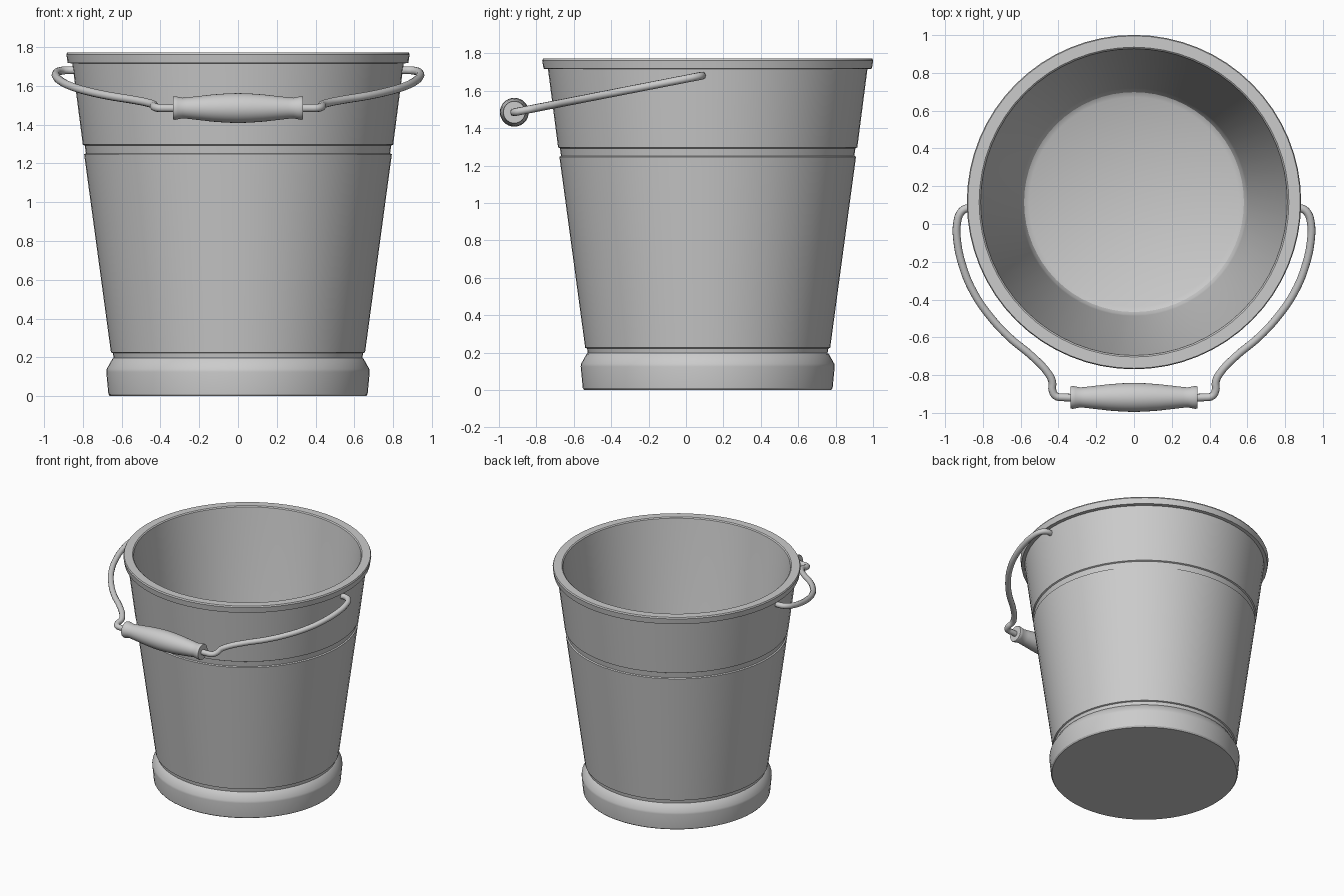
import bpy, bmesh, math
from mathutils import Vector, Matrix

if "Cube" in bpy.data.objects:
    bpy.data.objects.remove(bpy.data.objects["Cube"])

CY = 0.116          # bucket axis in y


def finish(obj, angle=30):
    bpy.ops.object.select_all(action='DESELECT')
    obj.select_set(True)
    bpy.context.view_layer.objects.active = obj
    bpy.ops.object.shade_smooth_by_angle(angle=math.radians(angle))


def lathe(name, profile, segs, matrix):
    """Revolve (radius, height) points about z; radius 0 makes a pole."""
    bm = bmesh.new()
    rings = []
    for r, z in profile:
        n = 1 if r == 0 else segs
        rings.append([bm.verts.new((r * math.cos(2 * math.pi * i / segs),
                                    r * math.sin(2 * math.pi * i / segs), z))
                      for i in range(n)])
    for a, b in zip(rings, rings[1:]):
        for i in range(segs):
            j = (i + 1) % segs
            quad = [a[i % len(a)], a[j % len(a)], b[j % len(b)], b[i % len(b)]]
            bm.faces.new(list(dict.fromkeys(quad)))
    bmesh.ops.recalc_face_normals(bm, faces=bm.faces)
    mesh = bpy.data.meshes.new(name)
    bm.to_mesh(mesh)
    bm.free()
    obj = bpy.data.objects.new(name, mesh)
    obj.matrix_world = matrix
    bpy.context.collection.objects.link(obj)
    finish(obj)
    return obj


# Bucket: foot band, grooves, tapered wall, rim and hollow inside
bucket = [(0, 0), (0.66, 0), (0.668, 0.01), (0.679, 0.125), (0.677, 0.14),
          (0.648, 0.192), (0.641, 0.197), (0.645, 0.222), (0.655, 0.226),
          (0.793, 1.247), (0.784, 1.252), (0.79, 1.292), (0.80, 1.297),
          (0.854, 1.715), (0.878, 1.718), (0.885, 1.762), (0.88, 1.772),
          (0.82, 1.772), (0.812, 1.765), (0.603, 0.17), (0.596, 0.14),
          (0.582, 0.115), (0.555, 0.10), (0, 0.10)]
lathe("bucket", bucket, 64, Matrix.Translation((0, CY, 0)))

# Grip: turned handle lying along x
half = [(0.077, 0), (0.075, 0.06), (0.070, 0.13), (0.062, 0.20), (0.055, 0.26),
        (0.053, 0.285), (0.058, 0.31), (0.061, 0.325), (0.058, 0.335), (0, 0.335)]
grip = [(r, -z) for r, z in reversed(half)] + half[1:]
lathe("grip", grip, 32, Matrix.Translation((0, -0.918, 1.485))
      @ Matrix.Rotation(math.pi / 2, 4, 'Y'))

# Wire bail: one side's path, mirrored, in a plane sloping down to the front
side = [(0.84, 0.083), (0.885, 0.083), (0.918, 0.06), (0.937, 0.0), (0.937, -0.08),
        (0.905, -0.23), (0.85, -0.36), (0.77, -0.48), (0.66, -0.60), (0.54, -0.70),
        (0.455, -0.79), (0.433, -0.835), (0.432, -0.88), (0.415, -0.91), (0.37, -0.918)]
path = side + [(-x, y) for x, y in reversed(side)]
curve = bpy.data.curves.new("wire_bail", 'CURVE')
curve.dimensions = '3D'
curve.bevel_depth = 0.021
curve.bevel_resolution = 3
curve.use_fill_caps = True
spline = curve.splines.new('BEZIER')
spline.resolution_u = 5
spline.bezier_points.add(len(path) - 1)
for p, (x, y) in zip(spline.bezier_points, path):
    p.co = Vector((x, y, 1.68 + 0.195 * (y - 0.083)))
    p.handle_left_type = p.handle_right_type = 'AUTO'
bail = bpy.data.objects.new("wire_bail", curve)
bpy.context.collection.objects.link(bail)
bpy.ops.object.select_all(action='DESELECT')
bail.select_set(True)
bpy.context.view_layer.objects.active = bail
bpy.ops.object.convert(target='MESH')
finish(bpy.context.view_layer.objects.active, 45)
